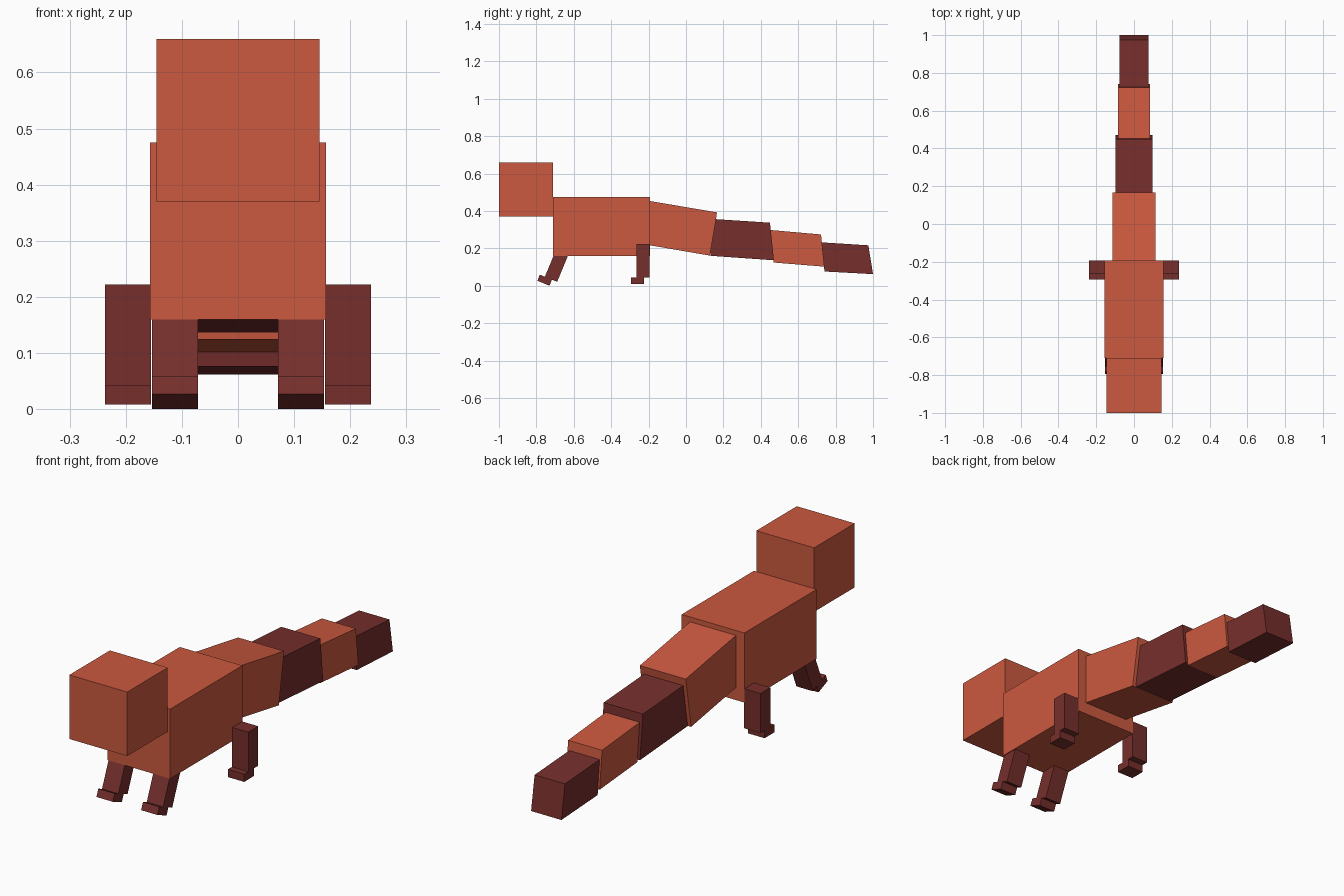
import bpy, bmesh
from math import radians, sin, cos

if "Cube" in bpy.data.objects:
    bpy.data.objects.remove(bpy.data.objects["Cube"])


def material(name, rgb):
    m = bpy.data.materials.new(name)
    m.diffuse_color = (*rgb, 1)
    m.use_nodes = True
    m.node_tree.nodes["Principled BSDF"].inputs["Base Color"].default_value = m.diffuse_color
    return m


orange = material("orange_skin", (0.60, 0.10, 0.05))
dark = material("dark_skin", (0.18, 0.028, 0.025))


def prism(name, profile, x0, x1, mat):
    """Extrude a side profile of (y, z) points from x0 to x1."""
    bm = bmesh.new()
    face = bm.faces.new([bm.verts.new((x0, y, z)) for y, z in profile])
    new = bmesh.ops.extrude_face_region(bm, geom=[face])["geom"]
    moved = [v for v in new if isinstance(v, bmesh.types.BMVert)]
    bmesh.ops.translate(bm, verts=moved, vec=(x1 - x0, 0, 0))
    bmesh.ops.recalc_face_normals(bm, faces=bm.faces)
    me = bpy.data.meshes.new(name)
    bm.to_mesh(me)
    bm.free()
    me.materials.append(mat)
    ob = bpy.data.objects.new(name, me)
    bpy.context.collection.objects.link(ob)
    return ob


def rect(y0, y1, z0, z1):
    return [(y0, z0), (y1, z0), (y1, z1), (y0, z1)]


# Head and body
prism("head", rect(-1.0, -0.71, 0.37, 0.66), -0.145, 0.145, orange)
prism("body", rect(-0.71, -0.193, 0.16, 0.475), -0.157, 0.157, orange)

# Tail segments: slanted blocks that taper towards the tip
tail = [
    (0.115, orange, [(-0.232, 0.223), (0.128, 0.161), (0.166, 0.392), (-0.194, 0.453)]),
    (0.098, dark, [(0.131, 0.160), (0.470, 0.136), (0.449, 0.337), (0.110, 0.359)]),
    (0.085, orange, [(0.468, 0.124), (0.740, 0.102), (0.722, 0.274), (0.450, 0.298)]),
    (0.076, dark, [(0.741, 0.076), (1.0, 0.062), (0.975, 0.216), (0.720, 0.232)]),
]
for i, (w, mat, profile) in enumerate(tail, 1):
    prism(f"tail_segment_{i}", profile, -w, w, mat)


def place(points, heel, angle):
    """Tilt leg points about the heel and move them to it."""
    c, s = cos(angle), sin(angle)
    return [(heel[0] + y * c + z * s, heel[1] - y * s + z * c) for y, z in points]


# Legs: shaft and foot, the front pair tilted forward
shaft = rect(-0.041, 0.030, 0.035, 0.214)
foot = rect(-0.070, 0.0, 0.0, 0.035)
for pair, x0, x1, heel, tilt in (
    ("front", 0.071, 0.153, (-0.730, 0.0), radians(22.5)),
    ("hind", 0.155, 0.237, (-0.224, 0.008), 0.0),
):
    for side, s in (("left", 1), ("right", -1)):
        prism(f"{pair}_leg_{side}", place(shaft, heel, tilt), s * x0, s * x1, dark)
        prism(f"{pair}_foot_{side}", place(foot, heel, tilt), s * x0, s * x1, dark)
